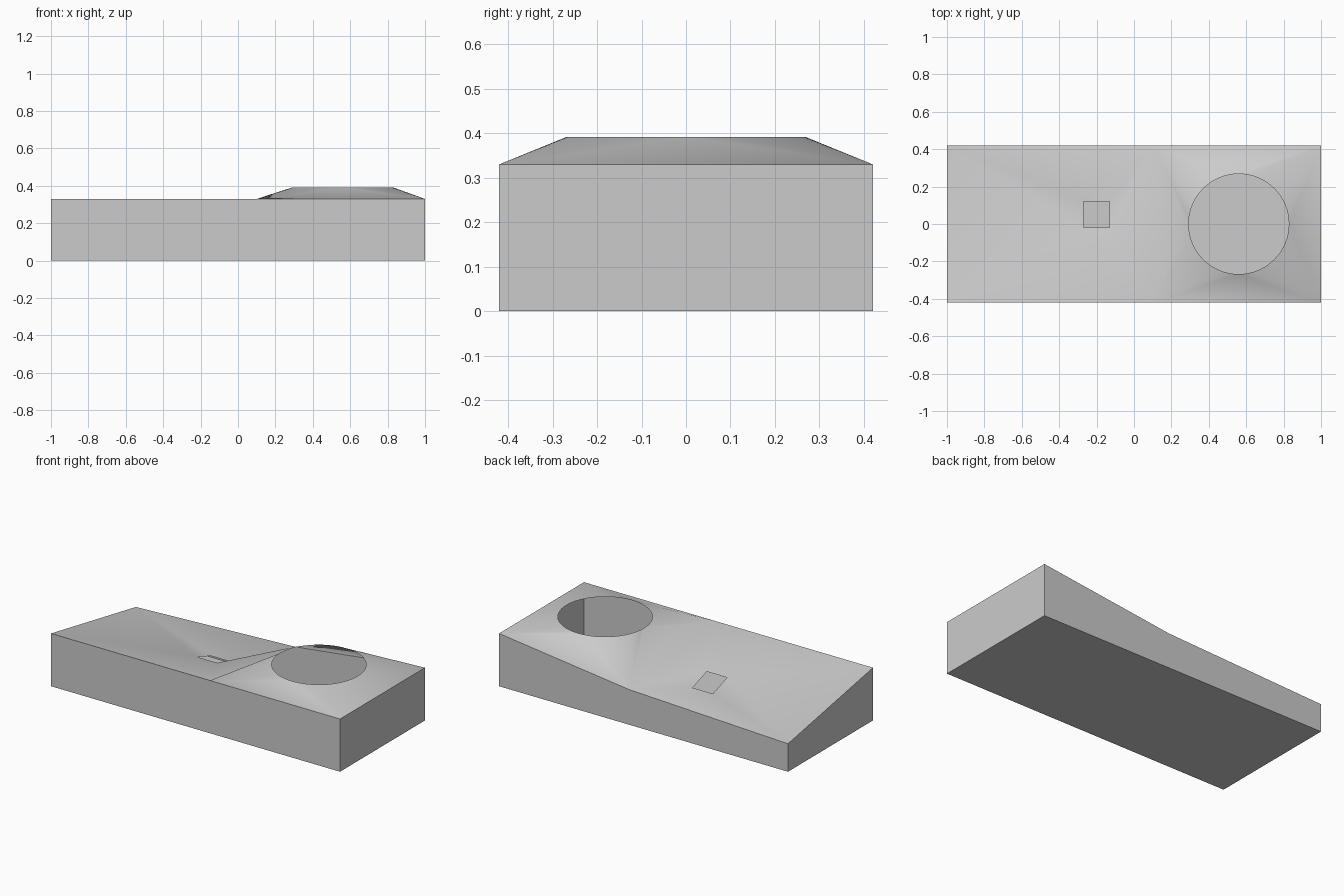
import bpy, math
from mathutils import Vector
from mathutils.geometry import delaunay_2d_cdt

cube = bpy.data.objects.get("Cube")
if cube:
    bpy.data.objects.remove(cube)

grey = bpy.data.materials.new("plain_grey")
grey.use_nodes = True
colour = (0.6, 0.6, 0.6, 1)
grey.diffuse_color = colour
grey.node_tree.nodes["Principled BSDF"].inputs["Base Color"].default_value = colour


def add_part(name, verts, faces, smooth=False):
    mesh = bpy.data.meshes.new(name)
    mesh.from_pydata(verts, [], faces)
    mesh.materials.append(grey)
    mesh.polygons.foreach_set("use_smooth", [smooth] * len(mesh.polygons))
    obj = bpy.data.objects.new(name, mesh)
    bpy.context.collection.objects.link(obj)
    return obj


# Plot outline, counter-clockwise from the front left, with a kink on each long side
W = 0.42
outline = [(-1, -W, 0.33), (0.1, -W, 0.33), (1, -W, 0.33),
           (1, W, 0.33), (0.1, W, 0.22), (-1, W, 0.175)]

# Square opening, tilted with the slope
square = [(-0.27, -0.02, 0.226), (-0.13, -0.02, 0.226),
          (-0.13, 0.12, 0.178), (-0.27, 0.12, 0.178)]

# Round opening with a level raised rim
SEG, R, CX, RIM_Z = 64, 0.268, 0.56, 0.392
rim = [(CX + R * math.cos(math.tau * i / SEG), R * math.sin(math.tau * i / SEG), RIM_Z)
       for i in range(SEG)]


def loop(start, count):
    return [(start + i, start + (i + 1) % count) for i in range(count)]


# Ground surface: triangulated between the outline and both openings
points = outline + square + rim
n, m = len(outline), len(square)
edges = loop(0, n) + loop(n, m) + loop(n + m, SEG) + [(1, 4)]
flat = [Vector(p[:2]) for p in points]
_, _, tris, origin, _, _ = delaunay_2d_cdt(flat, edges, [], 1, 1e-5)


def in_opening(tri):
    ids = [origin[v][0] for v in tri]
    return all(n <= i < n + m for i in ids) or all(i >= n + m for i in ids)


ground_verts = [points[o[0]] for o in origin]
ground_faces = [t for t in tris if not in_opening(t)]
add_part("ground_surface", ground_verts, ground_faces, smooth=True)

# Hollow base: side walls and floor
base = [(x, y, 0) for x, y, _ in outline]
walls = [(a, b, b + n, a + n) for a, b in loop(0, n)]
add_part("base_walls", base + outline, walls)
add_part("base_floor", base, [tuple(reversed(range(n)))])
